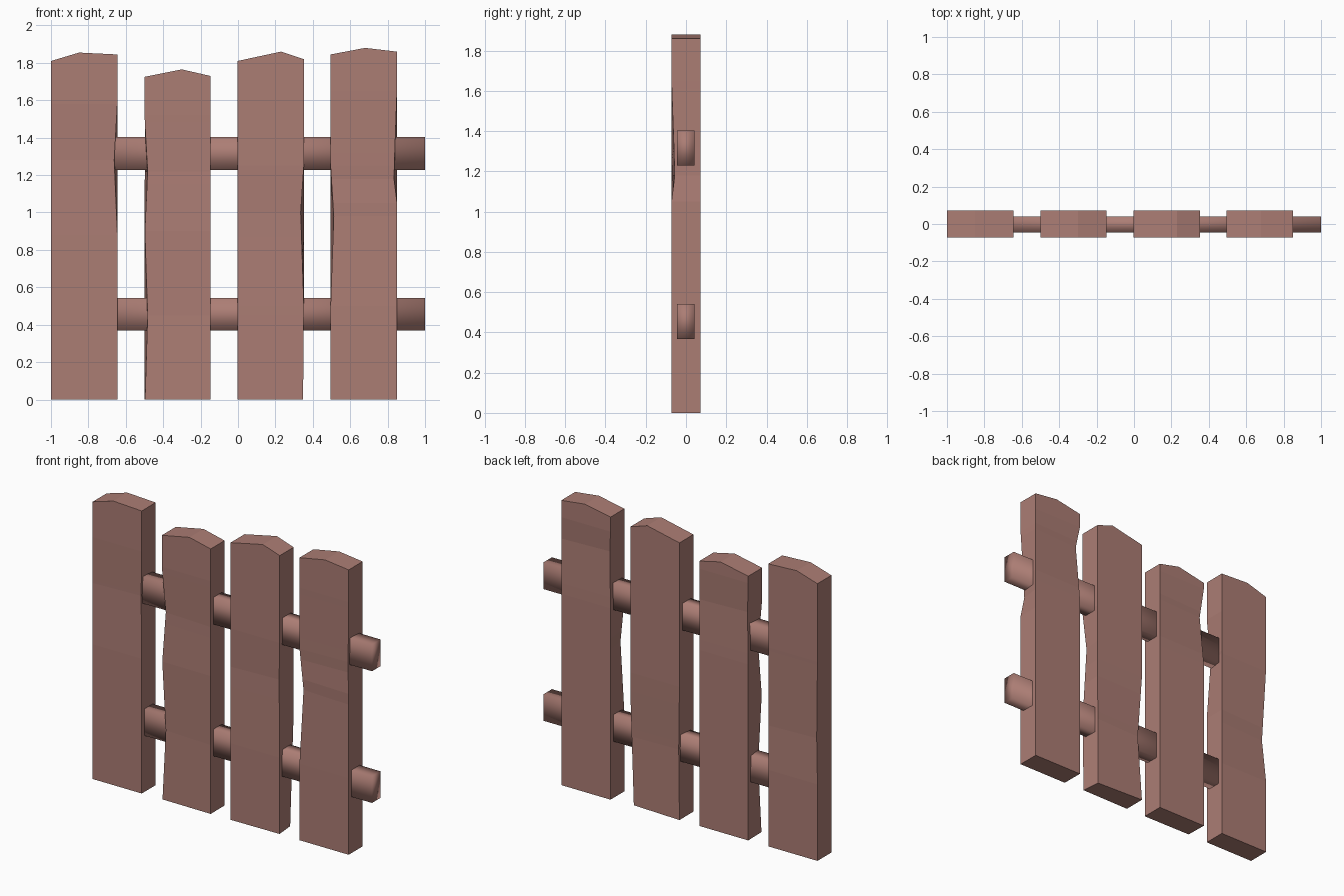
import bpy, bmesh

if "Cube" in bpy.data.objects:
    bpy.data.objects.remove(bpy.data.objects["Cube"])

wood = bpy.data.materials.new("reddish brown wood")
wood.diffuse_color = (0.41, 0.205, 0.175, 1)
wood.use_nodes = True
wood.node_tree.nodes["Principled BSDF"].inputs["Base Color"].default_value = wood.diffuse_color
D = 0.072  # half thickness of a picket


def make_object(name, bm, smooth=False):
    bmesh.ops.recalc_face_normals(bm, faces=bm.faces)
    me = bpy.data.meshes.new(name)
    bm.to_mesh(me)
    bm.free()
    me.materials.append(wood)
    for p in me.polygons:
        p.use_smooth = smooth
    ob = bpy.data.objects.new(name, me)
    bpy.context.collection.objects.link(ob)
    return ob


def worn(profile, z):
    """Depth of wear along one corner, interpolated between (z, depth) points."""
    for (z0, d0), (z1, d1) in zip(profile, profile[1:]):
        if z0 <= z <= z1:
            return d0 + (d1 - d0) * (z - z0) / (z1 - z0)
    return 0


def picket(name, x0, x1, zl, peak, zr, wear):
    """Board with a peaked top; wear moves points of its corner edges diagonally inward."""
    bm = bmesh.new()
    corners = {"fl": (x0, -D, 1, 1), "fr": (x1, -D, -1, 1),
               "br": (x1, D, -1, -1), "bl": (x0, D, 1, -1)}
    levels = sorted({0.0} | {z for p in wear.values() for z, _ in p})
    rings = []
    for z in levels:
        ring = []
        for key, (x, y, sx, sy) in corners.items():
            d = worn(wear.get(key, []), z)
            ring.append(bm.verts.new((x + sx * d, y + sy * d, z)))
        rings.append(ring)
    top = [bm.verts.new((x, y, zl if x == x0 else zr)) for x, y, _, _ in corners.values()]
    rings.append(top)
    pf, pb = (bm.verts.new((peak[0], y, peak[1])) for y in (-D, D))
    bm.faces.new(rings[0])
    for a, b in zip(rings, rings[1:]):
        for i in range(4):
            j = (i + 1) % 4
            loop = [a[i], a[j], b[j], b[i]]
            if b is top and i == 0:
                loop.insert(3, pf)
            if b is top and i == 2:
                loop.insert(3, pb)
            bm.faces.new(loop)
    bm.faces.new((top[0], pf, pb, top[3]))
    bm.faces.new((pf, top[1], top[2], pb))
    bmesh.ops.triangulate(bm, faces=[f for f in bm.faces if len(f.verts) == 5])
    make_object(name, bm)


# Four worn pickets
picket("picket_1", -1.0, -0.645, 1.81, (-0.85, 1.855), 1.845, {
    "fr": [(0.88, 0), (1.28, 0.017), (1.58, 0)],
    "bl": [(0.5, 0), (0.79, 0.018), (1.3, 0)]})
picket("picket_2", -0.5, -0.147, 1.725, (-0.3, 1.765), 1.73, {
    "fl": [(0, 0.003), (0.45, 0.017), (0.9, 0.002), (1.22, 0.017), (1.52, 0)],
    "bl": [(1.15, 0), (1.48, 0.018), (1.68, 0)]})
picket("picket_3", -0.003, 0.352, 1.81, (0.23, 1.86), 1.82, {
    "fr": [(0, 0.004), (0.5, 0), (1.0, 0.017), (1.25, 0)],
    "br": [(0, 0.015), (0.75, 0)],
    "bl": [(0, 0), (0.45, 0.018), (0.87, 0)]})
picket("picket_4", 0.495, 0.85, 1.845, (0.68, 1.88), 1.86, {
    "fl": [(0.5, 0), (0.98, 0.017), (1.25, 0)],
    "fr": [(1.05, 0), (1.18, 0.016), (1.32, 0.012), (1.65, 0)],
    "bl": [(1.25, 0), (1.61, 0.018), (1.75, 0)]})

# Two cross rails, hidden in the first picket and sticking out at the right
for label, z0, z1 in (("lower_rail", 0.368, 0.542), ("upper_rail", 1.228, 1.403)):
    bm = bmesh.new()
    bmesh.ops.create_cube(bm, size=1)
    for v in bm.verts:
        v.co = (0.1 + v.co.x * 1.8, -0.002 + v.co.y * 0.086, (z0 + z1) / 2 + v.co.z * (z1 - z0))
    make_object(label, bm, smooth=True)
